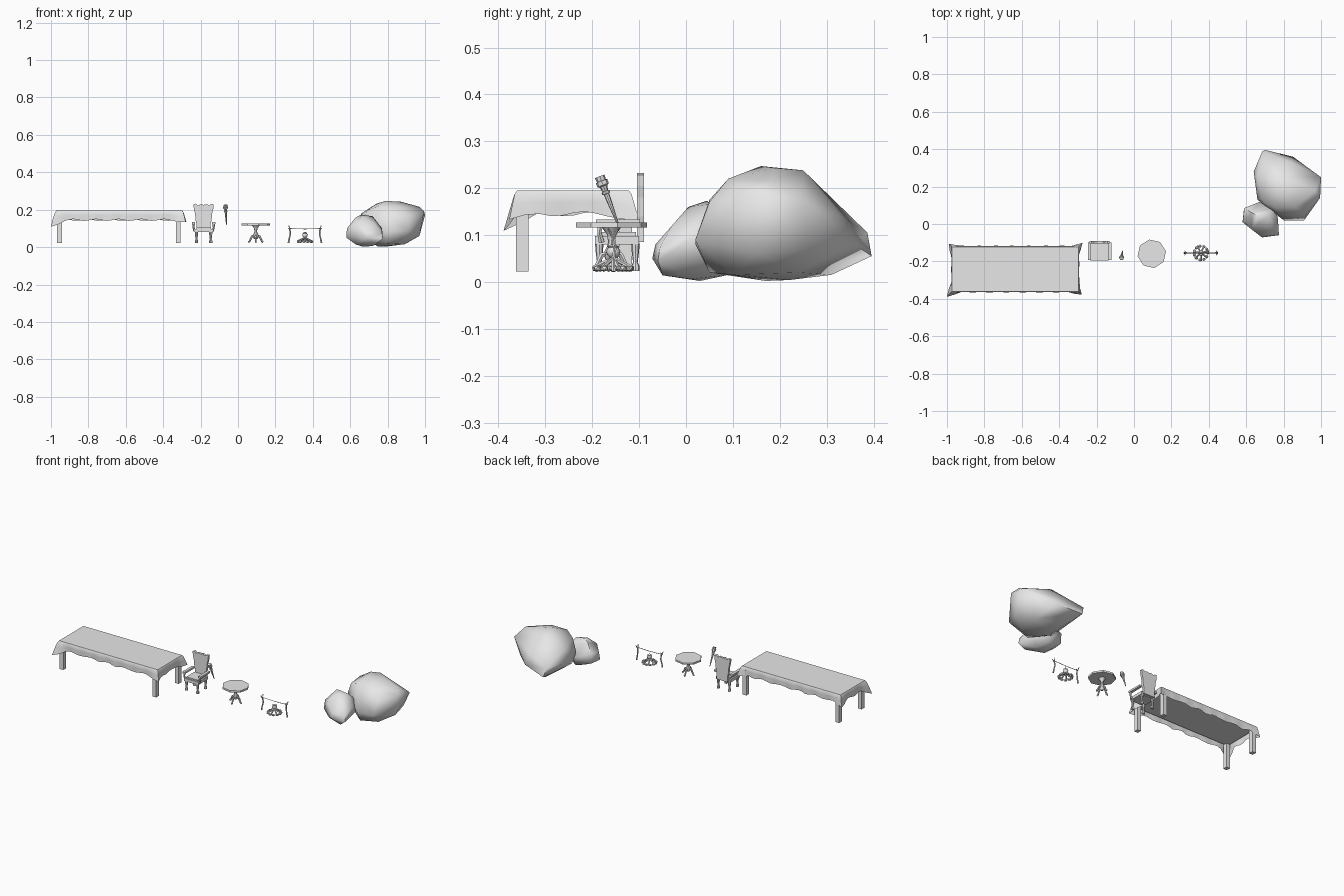
import bpy, bmesh, math
from mathutils import Vector, Matrix

cube = bpy.data.objects.get("Cube")
if cube:
    bpy.data.objects.remove(cube, do_unlink=True)

grey = bpy.data.materials.new("light_grey")
grey.diffuse_color = (0.8, 0.8, 0.8, 1)
grey.use_nodes = True
grey.node_tree.nodes["Principled BSDF"].inputs["Base Color"].default_value = (0.8, 0.8, 0.8, 1)


def finish(name, bm, angle=None):
    bmesh.ops.recalc_face_normals(bm, faces=bm.faces)
    mesh = bpy.data.meshes.new(name)
    bm.to_mesh(mesh)
    bm.free()
    mesh.materials.append(grey)
    ob = bpy.data.objects.new(name, mesh)
    bpy.context.collection.objects.link(ob)
    if angle:
        bpy.ops.object.select_all(action='DESELECT')
        ob.select_set(True)
        bpy.context.view_layer.objects.active = ob
        bpy.ops.object.shade_smooth_by_angle(angle=math.radians(angle))
    return ob


def box(bm, center, size):
    m = Matrix.Translation(center) @ Matrix.Diagonal((*size, 1))
    bmesh.ops.create_cube(bm, size=1, matrix=m)


def tube(bm, points, radii, sides=6, spin=0.0):
    """Rings of varying radius swept along a path, capped at both ends."""
    pts = [Vector(p) for p in points]
    rings = []
    for i, p in enumerate(pts):
        d = pts[min(i + 1, len(pts) - 1)] - pts[max(i - 1, 0)]
        q = Vector((0, 0, 1)).rotation_difference(d)
        rings.append([bm.verts.new(p + q @ Vector((radii[i] * math.cos(a), radii[i] * math.sin(a), 0)))
                      for a in (spin + math.tau * k / sides for k in range(sides))])
    for a, b in zip(rings, rings[1:]):
        for k in range(sides):
            j = (k + 1) % sides
            bm.faces.new((a[k], a[j], b[j], b[k]))
    bm.faces.new(rings[0])
    bm.faces.new(rings[-1])


def boulder(name, points):
    bm = bmesh.new()
    for p in points:
        bm.verts.new(p)
    bmesh.ops.convex_hull(bm, input=bm.verts)
    bmesh.ops.delete(bm, geom=[v for v in bm.verts if not v.link_faces], context='VERTS')
    finish(name, bm, 60)


# Two leaning boulders
boulder("large_boulder", [
    (.75, .17, .002), (.80, .22, .004), (.89, .10, .015), (.90, .24, .02), (.74, .31, .015), (.80, .05, .02),
    (.69, .13, .04), (.97, .15, .06), (.95, .26, .07), (.80, .02, .08), (.91, .02, .09), (.70, .396, .055),
    (.685, .387, .105), (.85, .36, .08), (.66, .13, .12), (.64, .28, .12), (.995, .14, .19), (1, .25, .17),
    (.92, .05, .17), (.80, .05, .175), (.84, .33, .14), (.66, .25, .18), (.69, .12, .195), (.97, .18, .215),
    (.75, .09, .22), (.86, .09, .22), (.74, .24, .232), (.79, .16, .247), (.87, .19, .243), (.80, .25, .238)])
boulder("small_boulder", [
    (.67, .03, .002), (.72, .01, .006), (.63, -.01, .014), (.735, -.05, .014), (.69, .09, .015), (.58, .01, .05),
    (.588, .08, .05), (.67, .118, .08), (.76, .08, .06), (.775, -.06, .045), (.685, -.072, .05), (.77, -.055, .075),
    (.69, -.065, .08), (.582, .02, .1), (.59, .085, .11), (.63, -.03, .12), (.73, -.03, .12), (.77, .02, .10),
    (.66, .045, .173), (.72, .045, .165), (.67, .005, .16), (.74, .08, .13), (.63, .06, .16)])

# Long table: slab and square legs
bm = bmesh.new()
box(bm, (-.635, -.24, .18), (.66, .23, .016))
finish("long_table_top", bm)
bm = bmesh.new()
for x in (-.954, -.319):
    for y in (-.349, -.129):
        box(bm, (x, y, .10), (.025, .027, .155))
finish("long_table_legs", bm)

# Draped cloth: rippled skirt that flares and drops at the corners
x0, x1, y0, y1 = -.972, -.298, -.36, -.122
path = []
for (ax, ay), (bx, by), n in (((x0, y0), (x1, y0), 28), ((x1, y0), (x1, y1), 10),
                              ((x1, y1), (x0, y1), 28), ((x0, y1), (x0, y0), 10)):
    path += [(ax + (bx - ax) * k / n, ay + (by - ay) * k / n) for k in range(n)]
cx, cy = (x0 + x1) / 2, (y0 + y1) / 2
bm = bmesh.new()
rows = []
for t in (0, .12, .5, 1):
    row = []
    for i, (x, y) in enumerate(path):
        dx = min(x - x0, x1 - x)
        dy = min(y - y0, y1 - y)
        corner = max(0, 1 - math.hypot(dx, dy) / .05)
        front_left = corner if x < cx and y < cy else 0
        sx, sy = (1 if x > cx else -1), (1 if y > cy else -1)
        out = .004 * min(1, t * 8) + .003 * t * math.sin(i * 1.7)
        flare = corner * t * (.016 + .012 * front_left)
        ox = sx * ((out if dx < .001 else 0) + flare)
        oy = sy * ((out if dy < .001 else 0) + flare * .9)
        drop = .05 + .005 * math.sin(i * 1.25) + .014 * corner + .022 * front_left
        row.append(bm.verts.new((max(x + ox, -1), y + oy, .195 - t * drop)))
    rows.append(row)
bm.faces.new(rows[0])
for a, b in zip(rows, rows[1:]):
    for k in range(len(path)):
        j = (k + 1) % len(path)
        bm.faces.new((a[k], a[j], b[j], b[k]))
finish("table_cloth", bm, 45)

# Armchair
CX = -.184
bm = bmesh.new()
half = [(0, .226), (.018, .229), (.030, .222), (.042, .232), (.054, .228),
        (.052, .205), (.046, .18), (.042, .14), (.037, .12), (.037, .085)]
outline = half + [(-x, z) for x, z in reversed(half[1:])]
face = bm.faces.new([bm.verts.new((CX + x, -.104, z)) for x, z in outline])
ext = bmesh.ops.extrude_face_region(bm, geom=[face])
bmesh.ops.translate(bm, vec=(0, .014, 0), verts=[v for v in ext["geom"] if isinstance(v, bmesh.types.BMVert)])
finish("chair_back", bm)

bm = bmesh.new()
box(bm, (CX, -.147, .089), (.096, .094, .018))
box(bm, (CX, -.147, .102), (.078, .08, .008))
finish("chair_seat", bm)

bm = bmesh.new()
for s in (-1, 1):
    x = CX + s * .054
    box(bm, (x, -.145, .128), (.017, .094, .011))
    tube(bm, [(x - s * .006, -.18, .085), (x, -.185, .105), (x, -.182, .124)], [.007, .005, .007])
finish("chair_arms", bm)

bm = bmesh.new()
for s in (-1, 1):
    for y in (-.185, -.108):
        x = CX + s * .038
        tube(bm, [(x, y, z) for z in (.023, .034, .042, .066, .082)], [.009, .009, .005, .008, .009], 8)
finish("chair_legs", bm, 40)

# Wall torch, tilted
bm = bmesh.new()
a, b = Vector((-.062, -.144, .12)), Vector((-.067, -.184, .225))
steps = [0, .45, .64, .65, .69, .70, .80, .82, .90, .91, 1]
radii = [.002, .005, .006, .009, .009, .006, .009, .013, .013, .010, .011]
tube(bm, [a.lerp(b, t) for t in steps], radii, 8)
finish("torch", bm, 40)

# Octagonal pedestal table
PX, PY = .095, -.159
bm = bmesh.new()
tube(bm, [(PX, PY, .116), (PX, PY, .127)], [.077, .077], 8, math.radians(10))
finish("round_table_top", bm)
bm = bmesh.new()
tube(bm, [(PX, PY, z) for z in (.042, .05, .062, .075, .085, .102, .108, .116)],
     [.006, .014, .016, .010, .007, .010, .015, .02], 8)
finish("round_table_column", bm, 40)
bm = bmesh.new()
for k in range(4):
    c, s = math.cos(k * math.pi / 2), math.sin(k * math.pi / 2)
    tube(bm, [(PX + r * c, PY + r * s, z) for r, z in ((.008, .06), (.02, .058), (.028, .042), (.034, .029), (.04, .027))],
         [.006, .006, .005, .005, .005])
finish("round_table_feet", bm, 40)

# Campfire: ring of stones around stacked logs
FX, FY = .358, -.155
bm = bmesh.new()
for k in range(11):
    a = math.tau * k / 11
    m = Matrix.Translation((FX + .037 * math.cos(a), FY + .037 * math.sin(a), .029)) @ Matrix.Rotation(a, 4, 'Z')
    bmesh.ops.create_icosphere(bm, subdivisions=1, radius=.009, matrix=m @ Matrix.Diagonal((1, 1.1, .85, 1)))
finish("fire_stones", bm)
bm = bmesh.new()
for k in range(7):
    a = math.tau * (k + .3) / 7
    c, s = math.cos(a), math.sin(a)
    tube(bm, [(FX + .042 * c, FY + .042 * s, .03), (FX - .006 * c, FY - .006 * s, .054)], [.005, .004])
finish("fire_logs", bm)

# Forked posts, spit and hanging pot
bm = bmesh.new()
for s in (-1, 1):
    x = FX + s * .081
    tube(bm, [(x + s * .007, FY, .022), (x + s * .003, FY, .045), (x - s * .003, FY + .003, .07), (x, FY, .095)],
         [.005, .004, .004, .004])
    for f in (-1, 1):
        tube(bm, [(x, FY, .092), (x + s * .005, FY + f * .011, .114)], [.003, .002], 5)
finish("spit_posts", bm)
bm = bmesh.new()
tube(bm, [(FX - .092, FY, .1), (FX, FY, .097), (FX + .092, FY, .1)], [.0018] * 3, 5)
tube(bm, [(FX, FY, .08), (FX, FY, .098)], [.001, .001], 4)
finish("spit_rod", bm)
bm = bmesh.new()
tube(bm, [(FX, FY, z) for z in (.052, .057, .066, .073, .076, .08)], [.007, .013, .015, .011, .013, .004], 8)
finish("cooking_pot", bm, 40)
